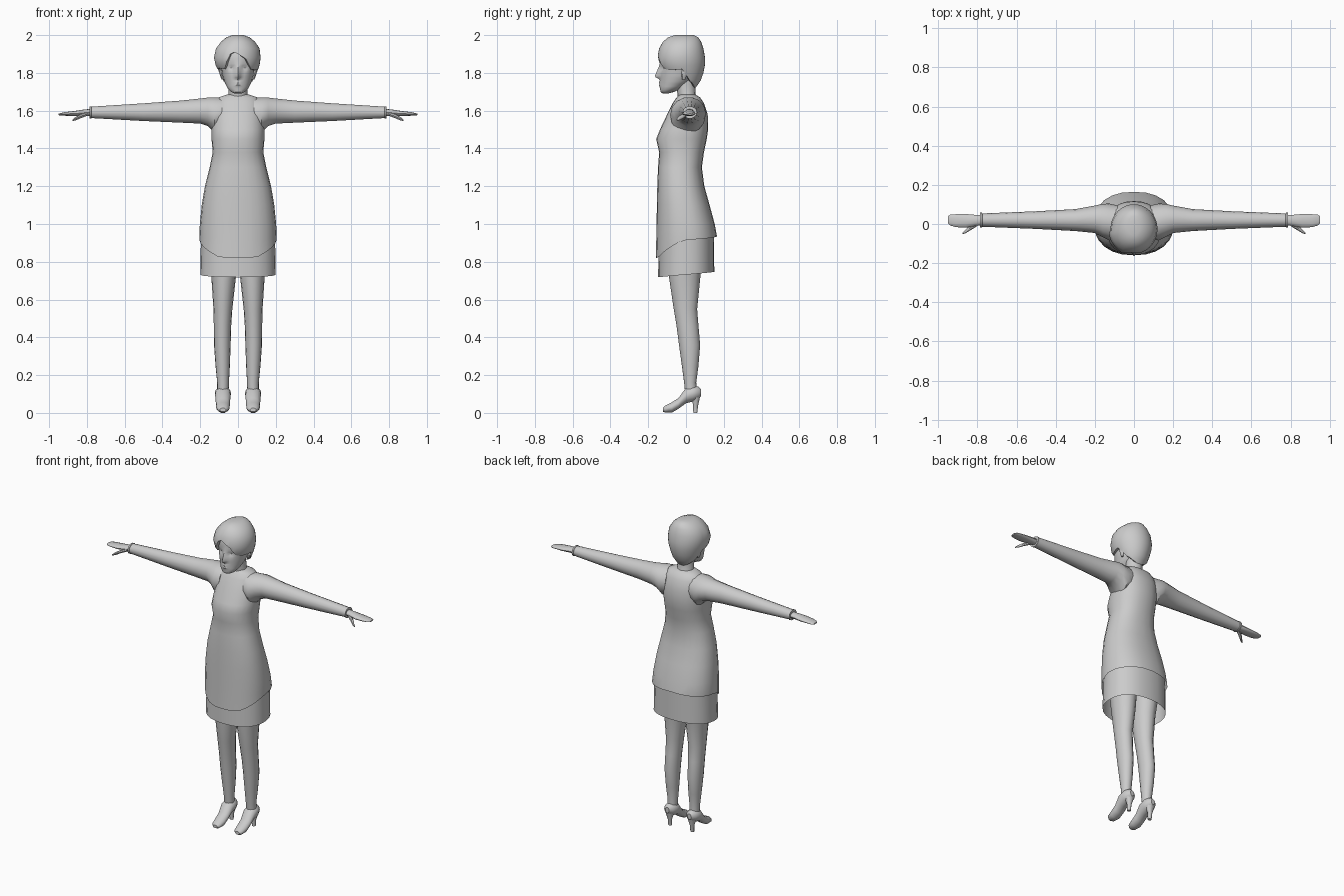
import bpy, bmesh, math

grey = bpy.data.materials.new("plain grey")
grey.diffuse_color = (0.6, 0.6, 0.6, 1)


def interp(table, t):
    """Linear lookup in rows of (key, values...)."""
    if t <= table[0][0]:
        return table[0][1:]
    for a, b in zip(table, table[1:]):
        if t <= b[0]:
            f = (t - a[0]) / (b[0] - a[0])
            return [u + (v - u) * f for u, v in zip(a[1:], b[1:])]
    return table[-1][1:]


def finish(name, bm, mirror=False, angle=40):
    bmesh.ops.remove_doubles(bm, verts=bm.verts, dist=0.0004)
    bmesh.ops.recalc_face_normals(bm, faces=bm.faces)
    me = bpy.data.meshes.new(name)
    bm.to_mesh(me)
    bm.free()
    me.materials.append(grey)
    ob = bpy.data.objects.new(name, me)
    bpy.context.collection.objects.link(ob)
    bpy.ops.object.select_all(action='DESELECT')
    ob.select_set(True)
    bpy.context.view_layer.objects.active = ob
    bpy.ops.object.shade_smooth_by_angle(angle=math.radians(angle))
    if mirror:
        ob.modifiers.new("mirror", 'MIRROR')
    return ob


def bridge(bm, rings, cap_start, cap_end):
    n = len(rings[0])
    for a, b in zip(rings, rings[1:]):
        for i in range(n):
            j = (i + 1) % n
            bm.faces.new((a[i], a[j], b[j], b[i]))
    if cap_start:
        bm.faces.new(rings[0])
    if cap_end:
        bm.faces.new(rings[-1])


def shell(name, table, levels, hem=None, seg=24, power=1.0, shape=None, cap=(0, 1), lip=0):
    """Upright form. Rows: z, front y, back y, half width. hem(angle) trims the bottom."""
    bm = bmesh.new()
    rings = []
    zs = ([levels[0]] if lip else []) + levels
    for k, z0 in enumerate(zs):
        ring = []
        for i in range(seg):
            a = -math.pi + 2 * math.pi * i / seg
            z = max(z0, hem(math.degrees(a))) if hem else z0
            f, b, w = interp(table, z)
            s, c = math.sin(a), math.cos(a)
            k2 = 1 - lip if lip and k == 0 else 1
            x = math.copysign(abs(s) ** power, s) * w * k2
            y = (f + b) / 2 - math.copysign(abs(c) ** power, c) * (b - f) / 2 * k2
            if shape:
                x, y, z = shape(x, y, z)
            ring.append(bm.verts.new((x, y, z)))
        rings.append(ring)
    bridge(bm, rings, *cap)
    return finish(name, bm)


def tube(name, axis, rows, seg=14, cap=(1, 1)):
    """Mirrored limb. Rows: position on axis, centre 1, centre 2, radius 1, radius 2."""
    bm = bmesh.new()
    rings = []
    for p, c1, c2, r1, r2 in rows:
        ring = []
        for i in range(seg):
            a = 2 * math.pi * i / seg
            co = [c1 + r1 * math.cos(a), c2 + r2 * math.sin(a)]
            co.insert(axis, p)
            ring.append(bm.verts.new(co))
        rings.append(ring)
    bridge(bm, rings, *cap)
    return finish(name, bm, mirror=True)


# jacket with a hem that dips at the front
JACKET = [(0.82, -0.16, 0.165, 0.203), (0.93, -0.157, 0.165, 0.205), (1.0, -0.156, 0.152, 0.202),
          (1.1, -0.154, 0.125, 0.192), (1.2, -0.152, 0.097, 0.175), (1.3, -0.148, 0.084, 0.15),
          (1.38, -0.142, 0.095, 0.134), (1.45, -0.158, 0.11, 0.14), (1.5, -0.138, 0.117, 0.14),
          (1.58, -0.1, 0.115, 0.135), (1.64, -0.07, 0.095, 0.125), (1.67, -0.05, 0.075, 0.105),
          (1.685, -0.035, 0.05, 0.06)]
HEM = [(0, 0.82), (24, 0.82), (85, 0.915), (180, 0.935)]
shell("jacket", JACKET, [r[0] for r in JACKET], lambda a: interp(HEM, abs(a))[0], power=0.88)

# open skirt, slightly shorter at the back
SKIRT = [(0.71, -0.148, 0.15, 0.2), (1.0, -0.142, 0.148, 0.195)]
shell("skirt", SKIRT, [0.71, 0.96],
      lambda a: 0.732 - 0.014 * math.cos(math.radians(a)), power=0.88, cap=(0, 0))

# neck
NECK = [(1.63, -0.04, 0.075, 0.065), (1.69, -0.045, 0.05, 0.05), (1.8, -0.065, 0.05, 0.048)]
shell("neck", NECK, [1.63, 1.66, 1.69, 1.74, 1.8], seg=16)


# head with modelled nose, eye sockets and lips
def face(x, y, z):
    if y < -0.06:
        nose = max(0, 1 - abs(x) / 0.02) * interp(
            [(1.764, 0), (1.776, 0.022), (1.784, 0.027), (1.835, 0.005), (1.86, 0)], z)[0]
        eyes = 0.013 * math.exp(-((abs(x) - 0.034) / 0.016) ** 2 - ((z - 1.826) / 0.013) ** 2)
        lips = 0.007 * math.exp(-(x / 0.02) ** 2) * (
            math.exp(-((z - 1.75) / 0.006) ** 2) + math.exp(-((z - 1.735) / 0.006) ** 2))
        y += eyes - nose - lips
    return x, y, z


HEAD = [(1.692, -0.125, -0.09, 0.02), (1.7, -0.135, -0.06, 0.038), (1.72, -0.138, -0.02, 0.056),
        (1.75, -0.137, 0.02, 0.07), (1.78, -0.138, 0.05, 0.08), (1.83, -0.138, 0.06, 0.089),
        (1.9, -0.134, 0.07, 0.092), (1.95, -0.11, 0.06, 0.075)]
shell("head", HEAD, [1.692, 1.7, 1.71, 1.72, 1.729, 1.735, 1.742, 1.75, 1.758, 1.766, 1.776, 1.784,
                     1.8, 1.814, 1.826, 1.838, 1.85, 1.875, 1.9, 1.95],
      seg=44, shape=face, cap=(1, 1))


# short hair with a side-swept fringe
def fringe(x, y, z):
    if y < -0.03:
        x -= 0.012 * math.exp(-((x + 0.1) / 0.035) ** 2 - ((z - 1.88) / 0.05) ** 2)
        y -= 0.012 * math.exp(-((x + 0.06) / 0.03) ** 2 - ((z - 1.88) / 0.05) ** 2)
    return x, y, z


HAIR = [(1.705, -0.05, 0.04, 0.05), (1.76, -0.09, 0.078, 0.083), (1.8, -0.125, 0.092, 0.1),
        (1.84, -0.148, 0.1, 0.114), (1.88, -0.152, 0.101, 0.12), (1.93, -0.142, 0.092, 0.114),
        (1.965, -0.122, 0.08, 0.09), (1.988, -0.095, 0.065, 0.062), (2.0, -0.06, 0.04, 0.03)]
LINE = [(-180, 1.71), (-140, 1.73), (-105, 1.76), (-92, 1.82), (-60, 1.825), (-38, 1.82),
        (-25, 1.88), (-16, 1.915), (0, 1.9), (20, 1.875), (38, 1.82), (60, 1.815),
        (92, 1.82), (105, 1.76), (140, 1.73), (180, 1.71)]
shell("hair", HAIR, [1.705, 1.74, 1.76, 1.8, 1.84, 1.88, 1.93, 1.965, 1.988, 2.0],
      lambda a: interp(LINE, a)[0], seg=36, shape=fringe, lip=0.14)

# ears
tube("ear", 2, [(1.765, 0.08, -0.012, 0.006, 0.008), (1.785, 0.086, -0.01, 0.009, 0.014),
                (1.815, 0.092, -0.004, 0.01, 0.018), (1.83, 0.09, 0, 0.006, 0.01)], seg=8)

# sleeves with a stepped cuff
tube("sleeve", 0, [(0.085, 0.01, 1.585, 0.085, 0.085), (0.125, 0.01, 1.576, 0.094, 0.096),
                   (0.16, 0.018, 1.594, 0.085, 0.077), (0.2, 0.024, 1.598, 0.07, 0.068),
                   (0.3, 0.02, 1.595, 0.056, 0.06), (0.5, 0.02, 1.592, 0.045, 0.048),
                   (0.775, 0.02, 1.591, 0.034, 0.031), (0.777, 0.02, 1.591, 0.038, 0.033),
                   (0.786, 0.02, 1.591, 0.038, 0.033)])

# mitten hand and thumb
tube("hand", 0, [(0.77, 0.02, 1.59, 0.024, 0.02), (0.815, 0.018, 1.589, 0.029, 0.017),
                 (0.86, 0.016, 1.585, 0.035, 0.014), (0.91, 0.017, 1.583, 0.033, 0.01),
                 (0.938, 0.02, 1.581, 0.028, 0.007), (0.95, 0.022, 1.58, 0.018, 0.004)], seg=12)
tube("thumb", 0, [(0.8, 0.002, 1.582, 0.012, 0.01), (0.835, -0.018, 1.57, 0.014, 0.011),
                  (0.86, -0.038, 1.557, 0.009, 0.009), (0.876, -0.048, 1.549, 0.004, 0.004)], seg=8)

# legs
tube("leg", 2, [(0.1, 0.08, 0.028, 0.03, 0.032), (0.16, 0.079, 0.022, 0.031, 0.032),
                (0.25, 0.081, 0.022, 0.038, 0.044), (0.36, 0.083, 0.019, 0.044, 0.056),
                (0.46, 0.082, 0.008, 0.046, 0.058), (0.55, 0.08, -0.003, 0.05, 0.062),
                (0.72, 0.076, -0.007, 0.065, 0.083), (0.92, 0.085, 0, 0.08, 0.1)], seg=16)

# high-heeled shoes
tube("shoe", 1, [(-0.122, 0.08, 0.016, 0.016, 0.01), (-0.11, 0.08, 0.02, 0.029, 0.019),
                 (-0.075, 0.08, 0.029, 0.036, 0.028), (-0.04, 0.08, 0.05, 0.037, 0.029),
                 (0.0, 0.08, 0.092, 0.041, 0.042), (0.035, 0.08, 0.101, 0.043, 0.042),
                 (0.065, 0.08, 0.106, 0.032, 0.034), (0.08, 0.08, 0.107, 0.014, 0.018)])
tube("shoe_heel", 2, [(0, 0.08, 0.049, 0.012, 0.011), (0.04, 0.08, 0.051, 0.013, 0.014),
                      (0.1, 0.08, 0.052, 0.034, 0.027)], seg=10)
